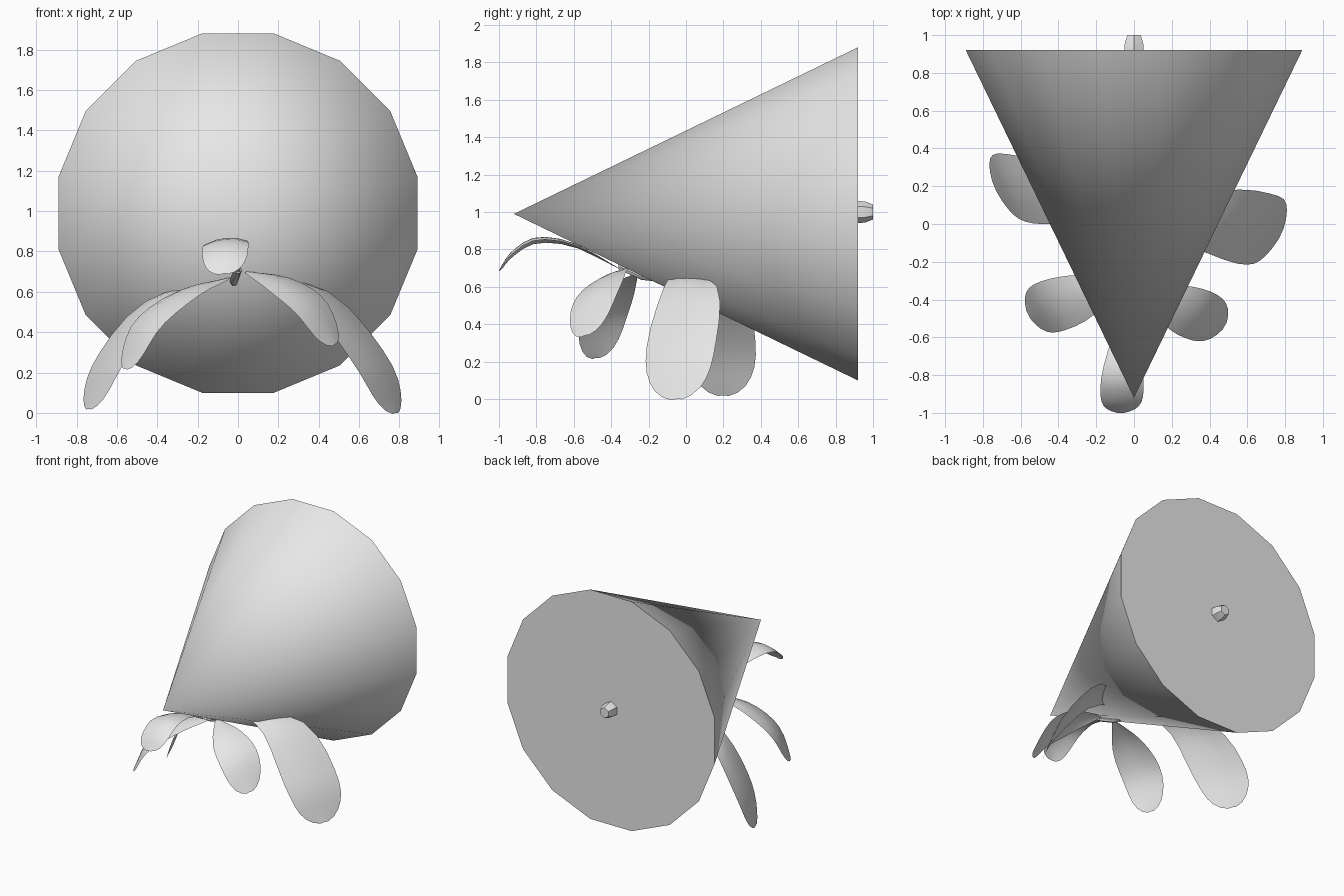
import bpy, bmesh, math
from mathutils import Vector

if "Cube" in bpy.data.objects:
    bpy.data.objects.remove(bpy.data.objects["Cube"])

mat = bpy.data.materials.new("light grey")
mat.diffuse_color = (0.8, 0.8, 0.8, 1)
mat.use_nodes = True
mat.node_tree.nodes["Principled BSDF"].inputs["Base Color"].default_value = mat.diffuse_color


def make(name, verts, faces, angle=60):
    me = bpy.data.meshes.new(name)
    me.from_pydata(verts, [], faces)
    bm = bmesh.new()
    bm.from_mesh(me)
    bmesh.ops.recalc_face_normals(bm, faces=bm.faces)
    bm.to_mesh(me)
    bm.free()
    me.materials.append(mat)
    ob = bpy.data.objects.new(name, me)
    bpy.context.collection.objects.link(ob)
    bpy.ops.object.select_all(action='DESELECT')
    ob.select_set(True)
    bpy.context.view_layer.objects.active = ob
    bpy.ops.object.shade_smooth_by_angle(angle=math.radians(angle))
    return ob


def loft(name, rings, angle=60):
    """Closed tube through equal rings of points, capped at both ends."""
    n = len(rings[0])
    verts = [p for r in rings for p in r]
    faces = [(i * n + k, i * n + (k + 1) % n, (i + 1) * n + (k + 1) % n, (i + 1) * n + k)
             for i in range(len(rings) - 1) for k in range(n)]
    faces += [tuple(range(n)), tuple(range(len(verts) - n, len(verts)))]
    return make(name, verts, faces, angle)


def ring_y(y, r, n, z=0.99):
    return [(r * math.cos((k + .5) * 2 * math.pi / n), y,
             z + r * math.sin((k + .5) * 2 * math.pi / n)) for k in range(n)]


# Cone body lying on its side, point to the front
N = 16
base = ring_y(0.92, 0.908, N)
make("cone_body", [(0, -0.92, 0.99)] + base,
     [(0, k + 1, (k + 1) % N + 1) for k in range(N)] + [tuple(range(1, N + 1))])

# Small tapered knob on the back
loft("back_knob", [ring_y(0.91, 0.06, 6, 1.0), ring_y(0.96, 0.056, 6, 1.0),
                   ring_y(1.0, 0.04, 6, 1.0)], 30)


def spline(pts, u):
    """Catmull-Rom point at u in 0..1."""
    p = [2 * pts[0] - pts[1]] + pts + [2 * pts[-1] - pts[-2]]
    s = min(u * (len(pts) - 1), len(pts) - 1.0001)
    i, t = int(s), s - int(s)
    a, b, c, d = p[i:i + 4]
    return 0.5 * (2 * b + (c - a) * t + (2 * a - 5 * b + 4 * c - d) * t * t
                  + (3 * b - a - 3 * c + d) * t ** 3)


def leaf(name, spine, side, half, steps=12, cols=4):
    """Thin arching leaf: narrow base, broad middle, rounded tip."""
    pts = [Vector(p) for p in spine]
    side = Vector(side).normalized()
    verts, faces = [], []
    for i in range(steps + 1):
        u = 1 - (1 - i / steps) ** 1.4
        if u < 0.6:
            w = 0.08 + 0.92 * math.sin(u / 0.6 * math.pi / 2)
        else:
            w = max(0.15, math.sqrt(max(0, 1 - ((u - 0.6) / 0.4) ** 2.4)))
        c = spline(pts, u)
        for j in range(cols + 1):
            v = 2 * j / cols - 1
            verts.append(c + side * (half * w * v) - Vector((0, 0, 0.025 * w * v * v)))
    m = cols + 1
    for i in range(steps):
        for j in range(cols):
            a = i * m + j
            faces.append((a, a + 1, a + m + 1, a + m))
    make(name, verts, faces)


# Five leaves spreading from beneath the cone
leaf("front_leaf", [(0, -0.36, 0.70), (-0.04, -0.6, 0.835), (-0.06, -0.8, 0.865),
                    (-0.065, -0.93, 0.79), (-0.07, -1.0, 0.69)], (1, 0, 0.08), 0.115)
leaf("front_right_leaf", [(0.04, -0.32, 0.70), (0.2, -0.42, 0.66), (0.36, -0.49, 0.55),
                          (0.48, -0.54, 0.34)], (0.14, 0.24, 0.07), 0.145)
leaf("front_left_leaf", [(-0.04, -0.27, 0.67), (-0.25, -0.37, 0.61), (-0.45, -0.44, 0.46),
                         (-0.56, -0.48, 0.22)], (0.12, -0.24, -0.03), 0.145)
leaf("rear_right_leaf", [(0.05, -0.05, 0.68), (0.38, 0.02, 0.61), (0.66, -0.03, 0.28),
                         (0.78, -0.05, 0.0)], (0.17, 0.37, 0.03), 0.205)
leaf("rear_left_leaf", [(-0.05, 0.0, 0.68), (-0.40, 0.15, 0.57), (-0.63, 0.19, 0.29),
                        (-0.74, 0.2, 0.02)], (0.15, -0.36, 0), 0.2)


# Thin stalk under the cone that joins the leaves
def stalk(name, path, r):
    rings = []
    for x, y, z in path:
        rings.append([(x + r * math.cos(k * math.pi / 3), y, z + r * math.sin(k * math.pi / 3))
                      for k in range(6)])
    loft(name, rings)


stalk("leaf_stalk", [(0, -0.36, 0.71), (-0.02, -0.24, 0.655), (-0.02, -0.15, 0.645),
                     (-0.02, 0.0, 0.66)], 0.02)
